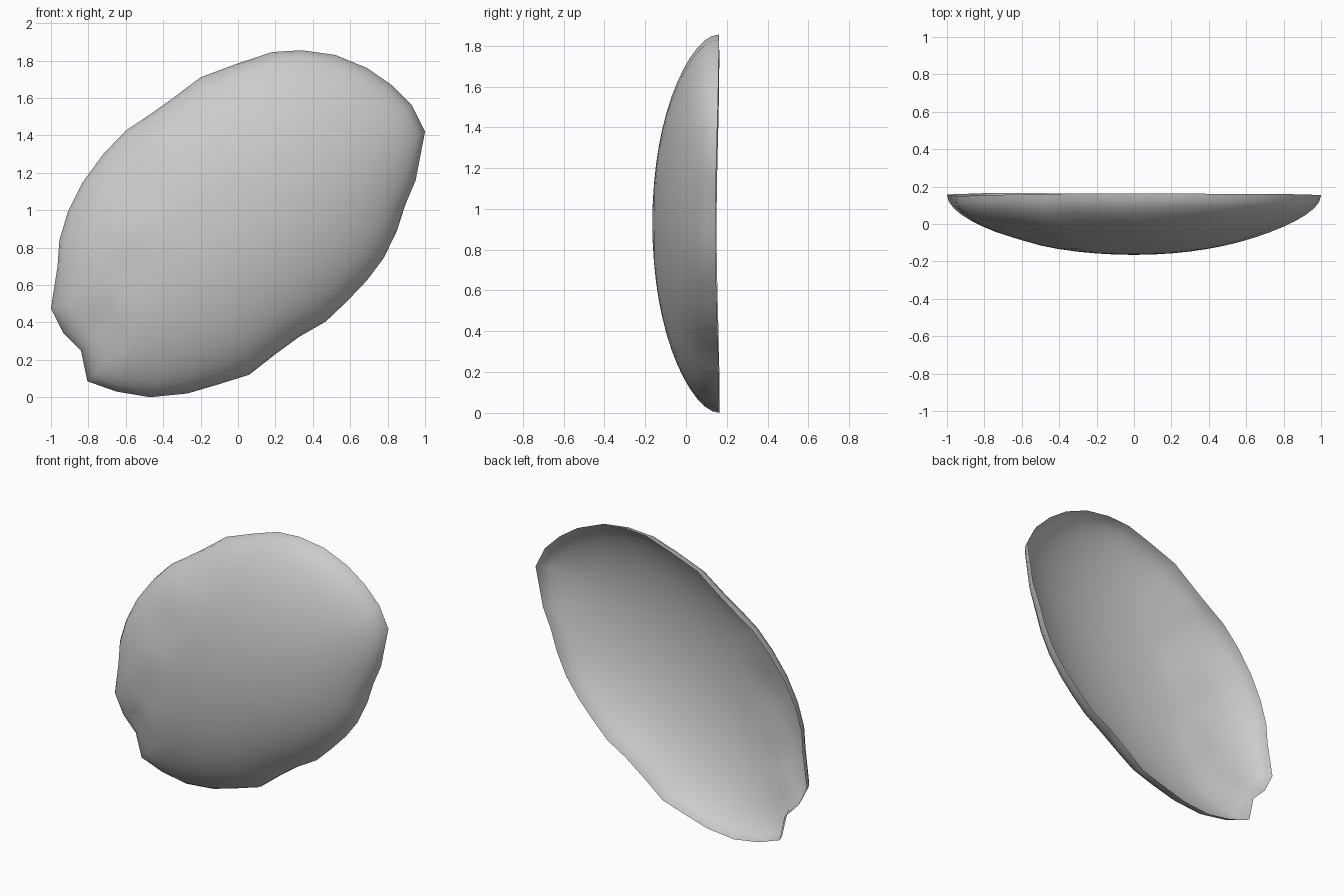
import bpy, bmesh, math
from mathutils import Vector

if "Cube" in bpy.data.objects:
    bpy.data.objects.remove(bpy.data.objects["Cube"])

# Rim outline in the front (x, z) plane, counter-clockwise from the right tip
RIM = [(1.0, 1.42), (.93, 1.56), (.82, 1.67), (.69, 1.76), (.52, 1.83), (.34, 1.855),
       (.18, 1.845), (0, 1.785), (-.2, 1.71), (-.36, 1.59), (-.48, 1.505), (-.6, 1.425),
       (-.72, 1.3), (-.83, 1.15), (-.91, .99), (-.955, .84), (-.965, .7), (-1.0, .475),
       (-.935, .345), (-.84, .25), (-.805, .085), (-.65, .03), (-.47, .0), (-.27, .02),
       (-.1, .07), (.06, .12), (.2, .23), (.33, .325), (.47, .405), (.58, .51),
       (.69, .625), (.78, .745), (.85, .89), (.895, 1.03), (.95, 1.16)]
CENTRE = Vector((0, .93))
RINGS = 14
# Shallow dents along the left flank: x, z, radius, depth
DENTS = [(-.76, .38, .12, .045), (-.62, .66, .10, .02),
         (-.53, 1.15, .13, .02), (-.27, 1.56, .10, .03)]

rim = [Vector(p) for p in RIM]
n = len(rim)
# Softened outline that guides the inner rings
soft = rim[:]
for _ in range(6):
    soft = [(soft[i - 1] + 2 * soft[i] + soft[(i + 1) % n]) / 4 for i in range(n)]


def depth(p, t):
    """Front surface: half-ellipsoid bowl with dents fading out at the rim."""
    y = .155 - .32 * math.sqrt(max(0, 1 - t * t))
    for x, z, r, d in DENTS:
        y += d * (1 - t ** 6) * math.exp(-((p.x - x) ** 2 + (p.y - z) ** 2) / (r * r))
    # rim waves slightly: further back at the lower left, forward at right middle
    y += t ** 8 * (.008 * math.cos(math.pi * p.y / .9) - .003 * p.x)
    return y


# Open curved shell plate, built from concentric rings
bm = bmesh.new()
centre = bm.verts.new((CENTRE.x, depth(CENTRE, 0), CENTRE.y))
rings = []
for k in range(1, RINGS + 1):
    t = math.sin(math.pi / 2 * k / RINGS)
    ring = []
    for a, b in zip(rim, soft):
        p = CENTRE + t * (b.lerp(a, t ** 6) - CENTRE)
        ring.append(bm.verts.new((p.x, depth(p, t), p.y)))
    rings.append(ring)
for i in range(n):
    j = (i + 1) % n
    bm.faces.new((centre, rings[0][j], rings[0][i]))
    for a, b in zip(rings, rings[1:]):
        bm.faces.new((a[i], a[j], b[j], b[i]))
bmesh.ops.recalc_face_normals(bm, faces=bm.faces)
if sum(f.normal.y for f in bm.faces) > 0:
    bmesh.ops.reverse_faces(bm, faces=bm.faces)
for f in bm.faces:
    f.smooth = True
mesh = bpy.data.meshes.new("curved_shell")
bm.to_mesh(mesh)
bm.free()
bpy.context.collection.objects.link(bpy.data.objects.new("curved_shell", mesh))
